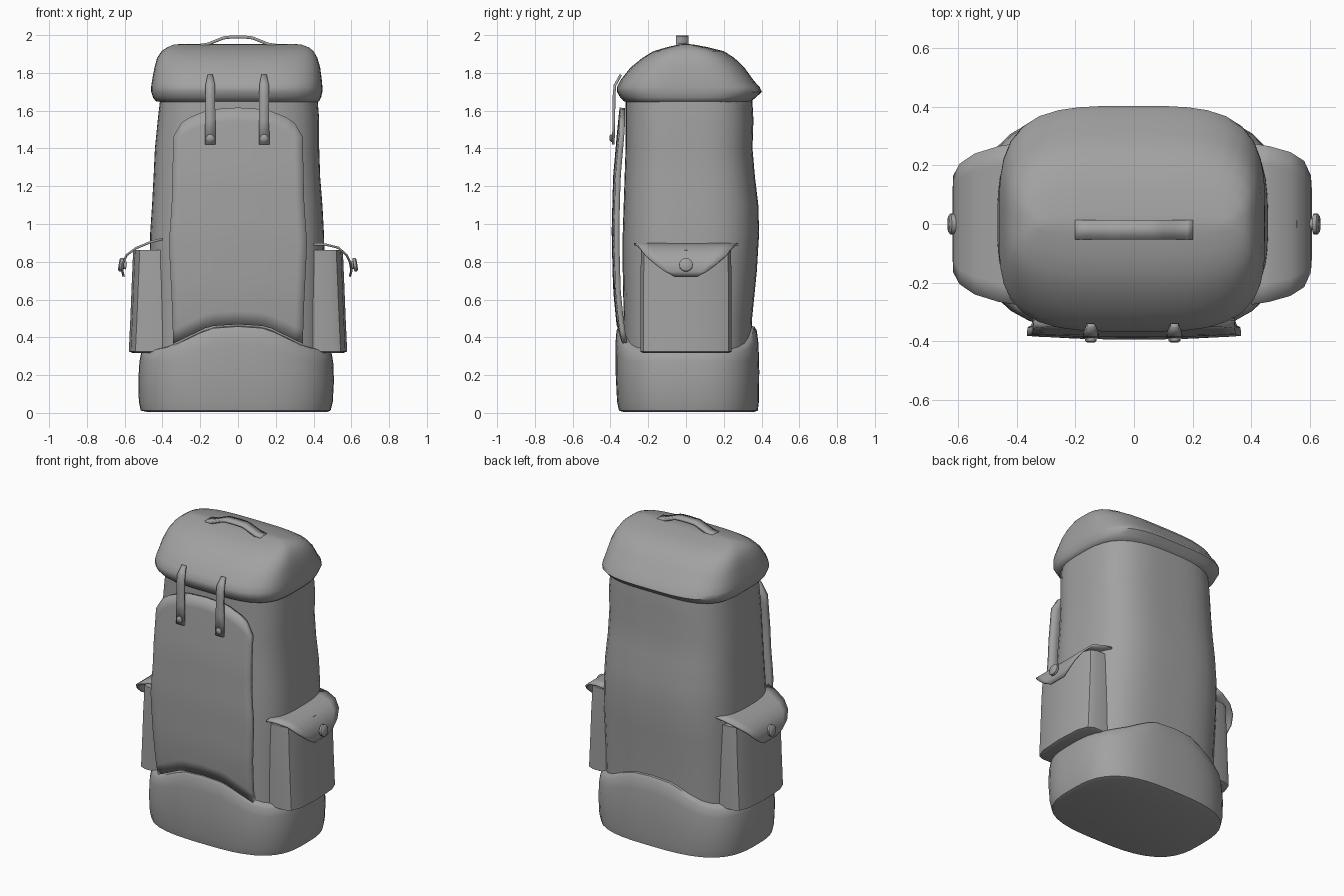
import bpy, bmesh, math
from mathutils import Vector

cube = bpy.data.objects.get("Cube")
if cube:
    bpy.data.objects.remove(cube, do_unlink=True)

GREY = (0.36, 0.36, 0.36, 1)
canvas = bpy.data.materials.new("grey canvas")
canvas.use_nodes = True
canvas.diffuse_color = GREY
bsdf = canvas.node_tree.nodes["Principled BSDF"]
bsdf.inputs["Base Color"].default_value = GREY
bsdf.inputs["Roughness"].default_value = 0.8


def lerp(points, t):
    """Piecewise linear lookup in sorted (key, value) pairs."""
    if t <= points[0][0]:
        return points[0][1]
    for (a, va), (b, vb) in zip(points, points[1:]):
        if t <= b:
            return va + (vb - va) * (t - a) / (b - a)
    return points[-1][1]


def skin(name, rows, closed=True, thickness=0, angle=40, subdiv=0):
    """Skin rows of points; closed rows become a capped solid, open ones a sheet."""
    bm = bmesh.new()
    grid = [[bm.verts.new(p) for p in row] for row in rows]
    n = len(grid[0])
    for r0, r1 in zip(grid, grid[1:]):
        for i in range(n if closed else n - 1):
            j = (i + 1) % n
            bm.faces.new((r0[i], r0[j], r1[j], r1[i]))
    if closed:
        bm.faces.new(grid[0])
        bm.faces.new(grid[-1])
    bmesh.ops.recalc_face_normals(bm, faces=bm.faces)
    mesh = bpy.data.meshes.new(name)
    bm.to_mesh(mesh)
    bm.free()
    obj = bpy.data.objects.new(name, mesh)
    bpy.context.collection.objects.link(obj)
    mesh.materials.append(canvas)
    if thickness:
        solid = obj.modifiers.new("thickness", 'SOLIDIFY')
        solid.thickness, solid.offset = thickness, 0
    if subdiv:
        obj.modifiers.new("soften", 'SUBSURF').levels = subdiv
    bpy.ops.object.select_all(action='DESELECT')
    obj.select_set(True)
    bpy.context.view_layer.objects.active = obj
    bpy.ops.object.shade_smooth_by_angle(angle=math.radians(angle))
    return obj


def ring(z, left, right, front, back, power=3.2, count=48):
    """Rounded rectangle cross-section at height z."""
    pts = []
    for i in range(count):
        a = math.tau * i / count
        c, s = math.cos(a), math.sin(a)
        k = (abs(c) ** power + abs(s) ** power) ** (-1 / power)
        x, y = c * k, s * k
        pts.append(Vector((x * (right if x > 0 else left),
                           y * (back if y > 0 else front), z)))
    return pts


def arch(x):
    """Rise of the seam in the middle of the front and back."""
    return lerp([(0.0, 0.12), (0.15, 0.11), (0.34, 0.02), (0.42, 0)], abs(x))


def disc(name, centre, axis, sections):
    """Lathe (distance, radius) sections along an axis."""
    turn = Vector(axis).to_track_quat('Z', 'Y')
    rows = []
    for d, r in sections:
        rows.append([Vector(centre) + turn @ Vector((r * math.cos(a), r * math.sin(a), d))
                     for a in (math.tau * i / 16 for i in range(16))])
    return skin(name, rows)


# Main sack: left, right, front and back extents per height
skin("sack", [ring(*r) for r in (
    (0.2, .46, .46, .33, .34), (0.5, .465, .46, .33, .35), (0.75, .468, .46, .335, .375),
    (0.95, .465, .455, .335, .387), (1.1, .455, .447, .33, .383), (1.25, .447, .435, .325, .365),
    (1.4, .44, .43, .32, .352), (1.55, .425, .43, .32, .357), (1.68, .41, .42, .32, .35))])

# Padded base whose top seam arches at front and back
base = [ring(*r, power=3) for r in (
    (0.005, .48, .47, .33, .36), (0.012, .515, .49, .355, .38), (0.06, .525, .502, .365, .386),
    (0.17, .528, .508, .373, .388), (0.27, .522, .504, .374, .384),
    (0.32, .512, .495, .368, .375), (0.335, .495, .48, .358, .362), (0.34, .44, .43, .31, .32))]
for row in base:
    for p in row:
        p.z += arch(p.x) * max(0, p.z - 0.06) / 0.27 if abs(p.y) > 0.2 else 0
skin("base", base)

# Lid: flared rim rising to a ridge that runs across
skin("lid", [ring(*r, power=3.6) for r in (
    (1.645, .40, .41, .31, .33), (1.65, .435, .43, .33, .345), (1.67, .45, .44, .348, .37),
    (1.70, .46, .447, .366, .402), (1.725, .46, .447, .366, .39), (1.76, .455, .444, .348, .358),
    (1.83, .442, .435, .292, .308), (1.88, .428, .42, .23, .255), (1.915, .405, .40, .172, .2),
    (1.935, .375, .375, .105, .12), (1.95, .34, .335, .04, .04), (1.953, .3, .3, .01, .01))], angle=60)

# Front panel with rounded top and arched bottom
half_width = [(0.37, .342), (0.6, .35), (0.9, .365), (1.1, .35), (1.3, .345), (1.6, .34)]
depth = [(0.37, -.335), (0.45, -.352), (0.65, -.372), (0.95, -.38), (1.25, -.372),
         (1.5, -.35), (1.61, -.338)]
top_edge = [(0, 1.615), (0.45, 1.605), (0.85, 1.55), (1, 1.46)]
panel = []
for k in range(17):
    row = []
    for i in range(17):
        u = i / 8 - 1
        low = 0.35 + arch(u * 0.342)
        z = low + (lerp(top_edge, abs(u)) - low) * k / 16
        row.append((u * lerp(half_width, z), lerp(depth, z) + 0.012 * u * u, z))
    panel.append(row)
skin("front_panel", panel, closed=False, thickness=0.028)

# Lid straps with rivets
for side, x in (("right", -0.147), ("left", 0.138)):
    path = ((1.42, -.385, .028), (1.55, -.382, .027), (1.68, -.381, .026),
            (1.735, -.376, .025), (1.79, -.345, .013))
    skin(side + "_strap", [[(x - w, y, z), (x + w, y, z)] for z, y, w in path],
         closed=False, thickness=0.014)
    disc(side + "_rivet", (x, -0.386, 1.455), (0, -1, 0),
         ((0, .02), (0.012, .02), (0.018, .012)))

# Side pockets: outline across the depth, lofted upward
pocket_plan = ((-.24, -.20), (-.242, -.075), (-.225, -.035), (-.16, -.01), (0, 0))
pocket_plan += tuple((-y, x) for y, x in pocket_plan[-2::-1])
pocket_levels = ((0.318, .56, .95), (0.325, .578, 1), (0.5, .57, 1), (0.7, .562, 1), (0.862, .555, .98))
flaps = {
    "left": ((.40, .893, .275), (.46, .892, .265), (.53, .875, .245), (.575, .835, .215),
             (.597, .79, .165), (.60, .75, .115), (.592, .722, .06)),
    "right": ((.40, .92, .275), (.46, .905, .265), (.54, .872, .24), (.59, .835, .205),
              (.61, .79, .165), (.612, .75, .115), (.605, .722, .06))}
for side, s in (("left", 1), ("right", -1)):
    skin(side + "_pocket", [[(s * (outer + x), y * k, z) for y, x in pocket_plan]
                            for z, outer, k in pocket_levels])
    skin(side + "_pocket_flap",
         [[(s * x, w * i / 4, z) for i in range(-4, 5)] for x, z, w in flaps[side]],
         closed=False, thickness=0.012)
    disc(side + "_pocket_button", (s * 0.59, 0, 0.78), (s, 0, 0.15),
         ((0, .02), (0.02, .02), (0.022, .036), (0.036, .036), (0.042, .028)))

# Carry handle: a bowed band on the lid
handle_curve = [(0, 1.99), (.07, 1.988), (.12, 1.968), (.16, 1.952), (.2, 1.946)]
skin("handle", [[(x, -0.053, lerp(handle_curve, abs(x))), (x, 0.013, lerp(handle_curve, abs(x)))]
                for x in (i / 50 for i in range(-10, 11))], closed=False, thickness=0.016)
